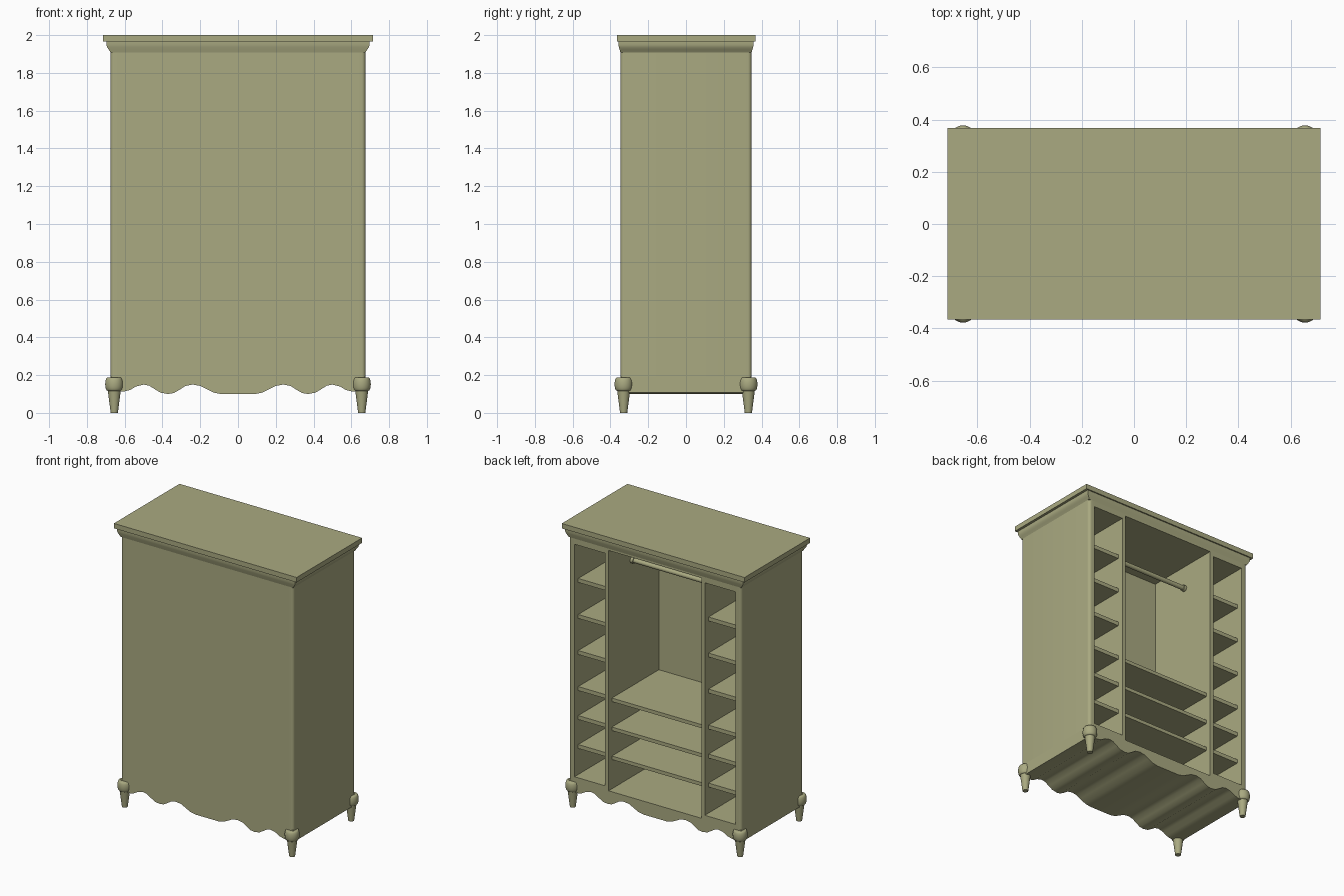
import bpy, bmesh, math

if "Cube" in bpy.data.objects:
    bpy.data.objects.remove(bpy.data.objects["Cube"])

mat = bpy.data.materials.new("olive_paint")
mat.diffuse_color = (0.40, 0.40, 0.22, 1)
mat.use_nodes = True
mat.node_tree.nodes["Principled BSDF"].inputs["Base Color"].default_value = mat.diffuse_color


def finish(name, bm, smooth=False):
    bmesh.ops.recalc_face_normals(bm, faces=bm.faces)
    me = bpy.data.meshes.new(name)
    bm.to_mesh(me)
    bm.free()
    ob = bpy.data.objects.new(name, me)
    bpy.context.collection.objects.link(ob)
    me.materials.append(mat)
    if smooth:
        bpy.ops.object.select_all(action='DESELECT')
        ob.select_set(True)
        bpy.context.view_layer.objects.active = ob
        bpy.ops.object.shade_smooth_by_angle(angle=math.radians(35))
    return ob


def box(name, x0, x1, y0, y1, z0, z1):
    bm = bmesh.new()
    bmesh.ops.create_cube(bm, size=1)
    for v in bm.verts:
        v.co = (x0 if v.co.x < 0 else x1, y0 if v.co.y < 0 else y1, z0 if v.co.z < 0 else z1)
    return finish(name, bm)


def mirror_box(name, x0, x1, *rest):
    box("right_" + name, x0, x1, *rest)
    box("left_" + name, -x1, -x0, *rest)


def prism(name, pts, to3d, shift, smooth=True):
    bm = bmesh.new()
    f = bm.faces.new([bm.verts.new(to3d(*p)) for p in pts])
    new = bmesh.ops.extrude_face_region(bm, geom=[f])["geom"]
    bmesh.ops.translate(bm, vec=shift, verts=[g for g in new if isinstance(g, bmesh.types.BMVert)])
    return finish(name, bm, smooth)


def lathe(name, profile, place, n=32):
    bm = bmesh.new()
    rings = [[bm.verts.new(place(r * math.cos(2 * math.pi * i / n), r * math.sin(2 * math.pi * i / n), z))
              for i in range(n)] for r, z in profile]
    for a, b in zip(rings, rings[1:]):
        for i in range(n):
            j = (i + 1) % n
            bm.faces.new((a[i], a[j], b[j], b[i]))
    bm.faces.new(rings[0])
    bm.faces.new(rings[-1])
    return finish(name, bm, True)


W, D, R = 0.675, 0.347, 0.02     # half width, half depth, corner radius
WALL, DIV0, DIV1 = 0.63, 0.363, 0.39
BACK = -0.215                    # inner face of the closed side

# Top slab
box("top_slab", -0.715, 0.715, -0.366, 0.367, 1.965, 2.0)

# Cornice moulding swept round the body
bm = bmesh.new()
rings = []
for hx, hy, z in [(W, D, 1.908), (0.679, 0.349, 1.915), (0.686, 0.352, 1.925), (0.693, 0.355, 1.936),
                  (0.697, 0.358, 1.948), (0.697, 0.358, 1.966)]:
    rings.append([bm.verts.new((sx * hx, sy * hy, z)) for sx, sy in ((-1, -1), (1, -1), (1, 1), (-1, 1))])
for a, b in zip(rings, rings[1:]):
    for i in range(4):
        j = (i + 1) % 4
        bm.faces.new((a[i], a[j], b[j], b[i]))
bm.faces.new(rings[0])
bm.faces.new(rings[-1])
finish("cornice", bm, True)

# Side panels with rounded outer corners
arc = [(W - R + R * math.cos(t), D - R + R * math.sin(t)) for t in [math.radians(15 * k) for k in range(7)]]
plan = [(WALL, -D)] + [(x, -y) for x, y in reversed(arc)] + arc + [(WALL, D)]
for side, s in (("right", 1), ("left", -1)):
    prism(side + "_side_panel", plan, lambda x, y: (s * x, y, 0.19), (0, 0, 1.72))

# Closed panel, floor, ceiling and dividers
box("closed_panel", -WALL, WALL, -D, BACK, 0.19, 1.91)
box("floor", -WALL, WALL, BACK, D, 0.185, 0.195)
box("ceiling", -WALL, WALL, BACK, D, 1.895, 1.91)
mirror_box("divider", DIV0, DIV1, BACK, D, 0.19, 1.9)
mirror_box("column_floor", DIV1, WALL, BACK, D, 0.19, 0.223)
mirror_box("column_ceiling", DIV1, WALL, BACK, D, 1.868, 1.9)

# Shelves
for i, z in enumerate((0.435, 0.64, 0.845, 1.10, 1.355, 1.61)):
    mirror_box(f"column_shelf_{i + 1}", DIV1, WALL, BACK, 0.305, z - 0.028, z)
    if i < 3:
        box(f"middle_shelf_{i + 1}", -DIV0, DIV0, BACK, 0.31, z - 0.033, z - 0.008)

# Hanging rail with end sockets
lathe("hanging_rail", [(0.022, -DIV0), (0.022, -0.343), (0.016, -0.343), (0.016, 0.343), (0.022, 0.343),
                       (0.022, DIV0)], lambda a, b, c: (c, 0.085 + a, 1.73 + b), 24)

# Scalloped base running the full depth
half = [(0.09, .1), (0.13, .108), (0.17, .128), (0.2, .143), (0.24, .15), (0.28, .142), (0.31, .122),
        (0.34, .105), (0.37, .1), (0.41, .107), (0.44, .125), (0.47, .144), (0.5, .15), (0.54, .14),
        (0.57, .122), (0.6, .114), (W, .108)]
outline = [(-x, z) for x, z in reversed(half)] + half + [(W, 0.19), (-W, 0.19)]
prism("scalloped_base", outline, lambda x, z: (x, -D, z), (0, 2 * D, 0))

# Turned feet
foot = [(0.019, 0), (0.034, 0.116)]
foot += [(0.036 + 0.012 * math.cos(t), 0.152 + 0.035 * math.sin(t))
         for t in [math.radians(-90 + 15 * k) for k in range(13)]]
for fy, ys in (("front", -1), ("back", 1)):
    for fx, xs in (("left", -1), ("right", 1)):
        lathe(f"{fy}_{fx}_foot", foot, lambda a, b, c: (xs * 0.655 + a, ys * 0.33 + b, c))
